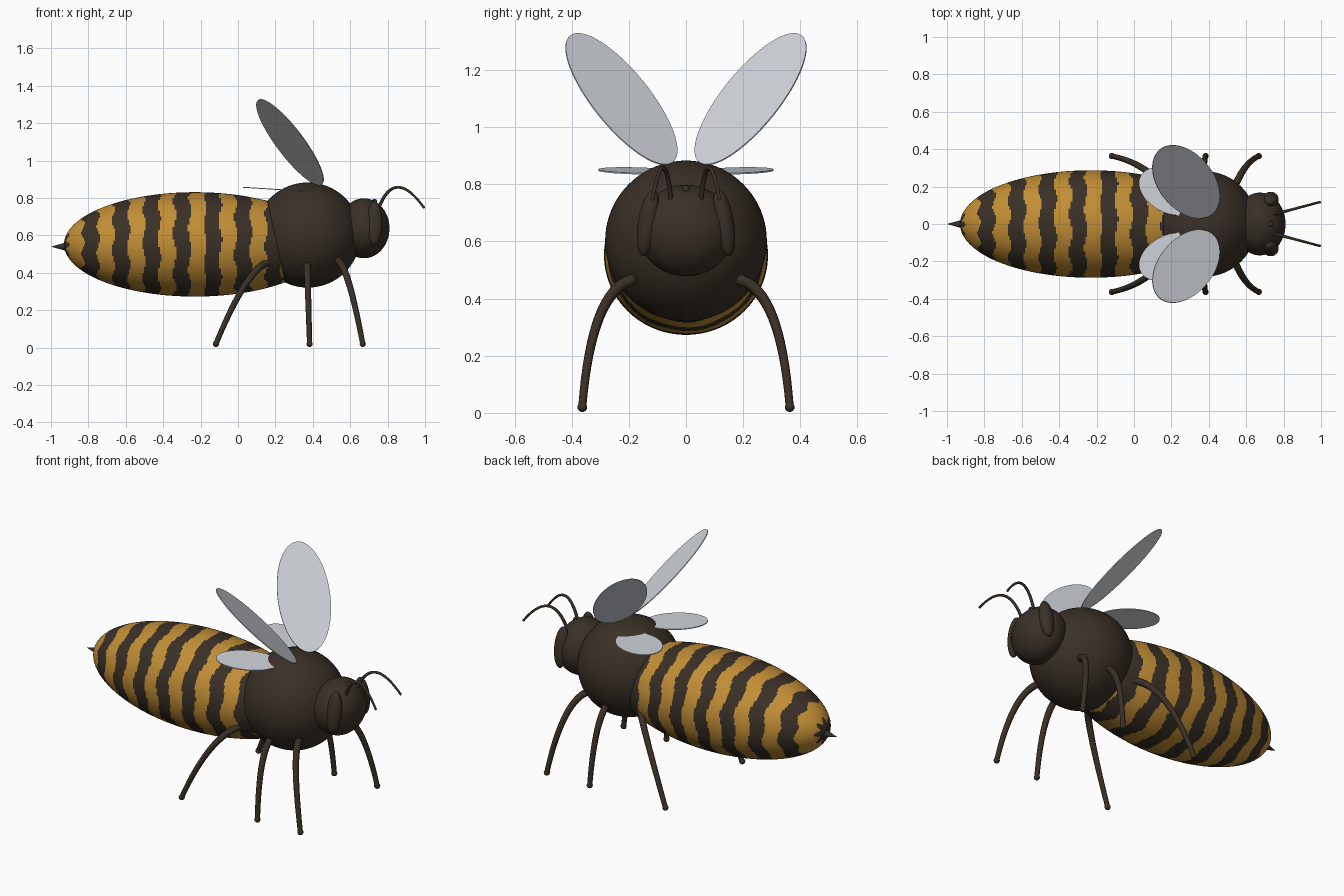
import bpy, bmesh, math
from mathutils import Vector, Matrix

if "Cube" in bpy.data.objects:
    bpy.data.objects.remove(bpy.data.objects["Cube"])


def material(name, rgb):
    m = bpy.data.materials.new(name)
    m.diffuse_color = (*rgb, 1)
    m.use_nodes = True
    m.node_tree.nodes["Principled BSDF"].inputs["Base Color"].default_value = m.diffuse_color
    return m


DARK = material("dark brown", (0.042, 0.030, 0.020))
GOLD = material("honey gold", (0.54, 0.27, 0.036))
WING = material("pale wing grey", (0.64, 0.67, 0.71))


def finish(name, bm, mats, smooth=True):
    bmesh.ops.recalc_face_normals(bm, faces=bm.faces)
    me = bpy.data.meshes.new(name)
    bm.to_mesh(me)
    bm.free()
    for m in mats:
        me.materials.append(m)
    for p in me.polygons:
        p.use_smooth = smooth
    ob = bpy.data.objects.new(name, me)
    bpy.context.collection.objects.link(ob)
    return ob


def ellipsoid(name, centre, radii, rot=Matrix(), seg=48, rings=32):
    bm = bmesh.new()
    mat = Matrix.Translation(centre) @ rot @ Matrix.Diagonal((*radii, 1))
    bmesh.ops.create_uvsphere(bm, u_segments=seg, v_segments=rings, radius=1, matrix=mat)
    return finish(name, bm, [DARK])


def tube(name, p0, c, p2, r0, r1, steps=16, sides=12):
    """Tapered tube along a quadratic arc, with rounded ends."""
    p0, c, p2 = Vector(p0), Vector(c), Vector(p2)
    bm = bmesh.new()
    rings = []
    for i in range(steps + 1):
        t = i / steps
        p = p0 * (1 - t) ** 2 + c * 2 * t * (1 - t) + p2 * t * t
        d = ((c - p0) * (1 - t) + (p2 - c) * t).normalized()
        a = d.cross(Vector((0, 1, 0.05))).normalized()
        b = d.cross(a)
        r = r0 + (r1 - r0) * t
        rings.append([bm.verts.new(p + r * (a * math.cos(k * math.tau / sides) + b * math.sin(k * math.tau / sides)))
                      for k in range(sides)])
    for u, v in zip(rings, rings[1:]):
        for k in range(sides):
            bm.faces.new((u[k], u[(k + 1) % sides], v[(k + 1) % sides], v[k]))
    for p, r in ((p0, r0), (p2, r1 * 1.2)):
        bmesh.ops.create_uvsphere(bm, u_segments=14, v_segments=10, radius=r,
                                  matrix=Matrix.Translation(p))
    return finish(name, bm, [DARK])


def wing(name, centre, along, normal, a, b, side):
    """Thin flat oval plate."""
    u = Vector(along).normalized()
    n = Vector(normal).normalized()
    v = n.cross(u).normalized()
    n = u.cross(v)
    bm = bmesh.new()
    bmesh.ops.create_cone(bm, cap_ends=True, segments=64, radius1=1, radius2=1, depth=0.005)
    for vert in bm.verts:
        x, y, z = vert.co
        p = Vector(centre) + u * a * x + v * b * y + n * z
        vert.co = (p.x, p.y * side, p.z)
    return finish(name, bm, [WING], smooth=False)


# Abdomen with wavy stripes
bm = bmesh.new()
mat = (Matrix.Translation((-0.23, 0, 0.552)) @ Matrix.Diagonal((0.70, 0.287, 0.279, 1))
       @ Matrix.Rotation(math.pi / 2, 4, 'Y'))
bmesh.ops.create_uvsphere(bm, u_segments=128, v_segments=220, radius=1, matrix=mat)
for f in bm.faces:
    c = f.calc_center_median()
    ang = math.atan2(c.z - 0.552, c.y)
    x = c.x + 0.009 * math.sin(8 * ang + 9 * c.x)
    f.material_index = 1 if ((x + 0.829) / 0.1633) % 1 < 0.5 else 0
finish("abdomen", bm, [GOLD, DARK])

# Sting
bm = bmesh.new()
bmesh.ops.create_cone(bm, cap_ends=True, segments=20, radius1=0.028, radius2=0, depth=0.1,
                      matrix=Matrix.Translation((-0.95, 0, 0.54)) @ Matrix.Rotation(-math.pi / 2, 4, 'Y'))
finish("sting", bm, [DARK], smooth=False)

# Thorax and head
ellipsoid("thorax", (0.373, 0, 0.602), (0.283, 0.283, 0.281), seg=64, rings=40)
ellipsoid("head", (0.673, 0, 0.638), (0.137, 0.168, 0.16))
ellipsoid("forehead_eye", (0.73, 0, 0.782), (0.014,) * 3, seg=16, rings=10)

FEET = {"front": ((0.535, 0.19, 0.465), (0.59, 0.33, 0.43), (0.667, 0.363, 0.02)),
        "middle": ((0.37, 0.19, 0.46), (0.37, 0.33, 0.43), (0.383, 0.363, 0.02)),
        "hind": ((0.17, 0.19, 0.46), (0.05, 0.33, 0.43), (-0.118, 0.363, 0.02))}

for side, tag in ((1, "left"), (-1, "right")):
    def flip(p):
        return (p[0], p[1] * side, p[2])

    # Eyes, leaning inwards at the top
    ellipsoid(tag + "_eye", flip((0.73, 0.132, 0.665)), (0.043, 0.036, 0.118),
              Matrix.Rotation(side * 0.16, 4, 'X'), 32, 24)
    # Antennae
    tube(tag + "_antenna", flip((0.75, 0.052, 0.74)), flip((0.835, 0.075, 0.97)),
         flip((0.993, 0.117, 0.75)), 0.009, 0.006, 24, 10)
    # Legs
    for pos, pts in FEET.items():
        tube(f"{tag}_{pos}_leg", *[flip(p) for p in pts], 0.02, 0.014)
    # Wings
    wing(tag + "_fore_wing", (0.278, 0.226, 1.098), (-0.476, 0.505, 0.721),
         (0.593, -0.431, 0.680), 0.318, 0.148, side)
    wing(tag + "_hind_wing", (0.187, 0.176, 0.847), (-0.88, 0.47, 0.057),
         (0.065, 0, 1), 0.172, 0.115, side)
